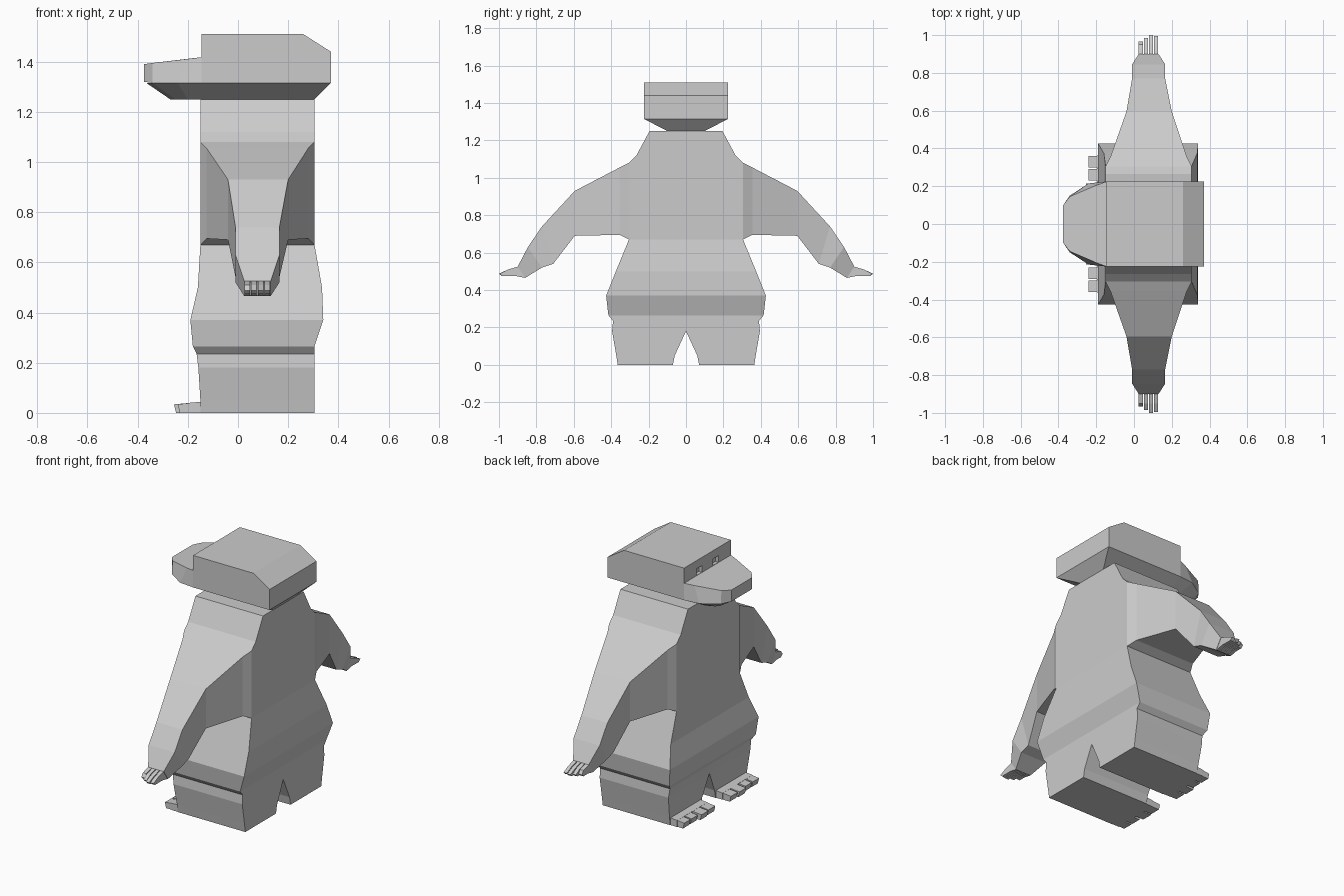
import bpy, bmesh

if "Cube" in bpy.data.objects:
    bpy.data.objects.remove(bpy.data.objects["Cube"])

grey = bpy.data.materials.new("plain_grey")
grey.diffuse_color = (0.6, 0.6, 0.6, 1)
grey.use_nodes = True
grey.node_tree.nodes["Principled BSDF"].inputs["Base Color"].default_value = grey.diffuse_color


def finish(bm, name):
    bmesh.ops.recalc_face_normals(bm, faces=bm.faces)
    me = bpy.data.meshes.new(name)
    bm.to_mesh(me)
    bm.free()
    me.materials.append(grey)
    ob = bpy.data.objects.new(name, me)
    bpy.context.collection.objects.link(ob)
    return ob


def loft(name, rings, cap_start=True, cap_end=True):
    """Skin a list of equal-length point rings."""
    bm = bmesh.new()
    vs = [[bm.verts.new(p) for p in r] for r in rings]
    n = len(rings[0])
    for a, b in zip(vs, vs[1:]):
        for i in range(n):
            j = (i + 1) % n
            bm.faces.new((a[i], a[j], b[j], b[i]))
    if cap_start:
        bm.faces.new(vs[0][::-1])
    if cap_end:
        bm.faces.new(vs[-1])
    return finish(bm, name)


def rect(x0, x1, y0, y1, z):
    return [(x0, y0, z), (x1, y0, z), (x1, y1, z), (x0, y1, z)]


# Torso: stacked rectangles (z, x front, x back, half width)
torso = [(.18, -.158, .305, .395), (.235, -.165, .305, .39), (.265, -.18, .305, .415),
         (.37, -.19, .34, .427), (.50, -.16, .335, .375), (.67, -.15, .305, .305),
         (1.08, -.15, .305, .305), (1.12, -.15, .305, .265), (1.25, -.15, .305, .195)]
loft("torso", [rect(x0, x1, -w, w, z) for z, x0, x1, w in torso], cap_start=False)

# Arm sections: x min, x max, (y, z) of top edge, (y, z) of bottom edge
arm = [(-.15, .305, (.305, 1.08), (.305, .67)), (-.125, .28, (.355, 1.055), (.355, .695)),
       (-.04, .20, (.595, .93), (.595, .69)), (-.01, .165, (.77, .74), (.71, .54)),
       (-.01, .165, (.845, .63), (.77, .52)), (.025, .13, (.90, .525), (.86, .465))]
# Fingers: x min, x max, tip y
fingers = [(.025, .048, .965), (.052, .074, .985), (.079, .101, 1.0), (.106, .128, .995)]
# Toes: inner y, outer y, tip x
toes = [(.075, .14, -.25), (.15, .215, -.255), (.23, .29, -.24), (.30, .36, -.24)]

for s, side in ((-1, "right"), (1, "left")):
    loft(side + "_arm", [[(x0, s * t[0], t[1]), (x1, s * t[0], t[1]),
                          (x1, s * b[0], b[1]), (x0, s * b[0], b[1])]
                         for x0, x1, t, b in arm], cap_start=False)
    for i, (x0, x1, tip) in enumerate(fingers):
        prof = [(.90, .525, .86, .465), (.95, .51, .91, .475), (tip, .488, tip - .015, .474)]
        loft(f"{side}_finger_{i + 1}", [[(x0, s * ty, tz), (x1, s * ty, tz),
                                        (x1, s * by, bz), (x0, s * by, bz)]
                                       for ty, tz, by, bz in prof], cap_start=False)
    # Leg: widening gap between the two legs
    leg = [(.18, -.158, 0, .395), (.05, -.15, .06, .373), (0, -.15, .07, .365)]
    loft(side + "_leg", [rect(x0, .305, s * a, s * b, z) for z, x0, a, b in leg],
         cap_start=False)
    # Foot front and toes
    loft(side + "_foot", [rect(-.195, -.14, s * .073, s * .363, 0),
                          [(-.195, s * .073, .04), (-.14, s * .073, .045),
                           (-.14, s * .363, .045), (-.195, s * .363, .04)]])
    for i, (a, b, tip) in enumerate(toes):
        loft(f"{side}_toe_{i + 1}", [rect(tip + .008, -.18, s * a, s * b, 0),
                                    [(tip, s * a, .034), (-.18, s * a, .041),
                                     (-.18, s * b, .041), (tip, s * b, .034)]])

# Head block: side profile with a chamfered rear top edge
prof = [(-.145, 1.315), (.37, 1.315), (.37, 1.44), (.26, 1.51), (-.145, 1.51)]
head = loft("head", [[(x, y, z) for x, z in prof] for y in (-.225, .225)])

# Eye sockets: two small notches cut in the face above the snout
for y in (-.08, .08):
    c = loft("eye_cutter", [rect(-.2, -.125, y - .025, y + .025, z) for z in (1.42, 1.46)])
    c.hide_render = True
    c.hide_set(True)
    m = head.modifiers.new("eye_socket", "BOOLEAN")
    m.operation, m.solver, m.object = "DIFFERENCE", "EXACT", c


def mirrored(half):
    return half + [(x, -y, z) for x, y, z in reversed(half)]


# Snout: tapering wedge in front of the face
low = mirrored([(-.145, .225, 1.315), (-.24, .215, 1.315), (-.34, .15, 1.315), (-.375, .10, 1.32)])
top = mirrored([(-.145, .225, 1.418), (-.20, .205, 1.411), (-.34, .145, 1.395), (-.375, .10, 1.39)])
loft("snout", [low, top], cap_start=False)

# Jaw: underside narrowing to the neck
wide = mirrored([(.37, .225, 1.315), (-.145, .225, 1.315), (-.24, .215, 1.315),
                 (-.34, .15, 1.315), (-.365, .10, 1.315)])
narrow = mirrored([(.305, .10, 1.25), (-.145, .10, 1.25), (-.20, .10, 1.25),
                   (-.25, .08, 1.25), (-.27, .06, 1.25)])
loft("jaw", [wide, narrow], cap_start=False)
